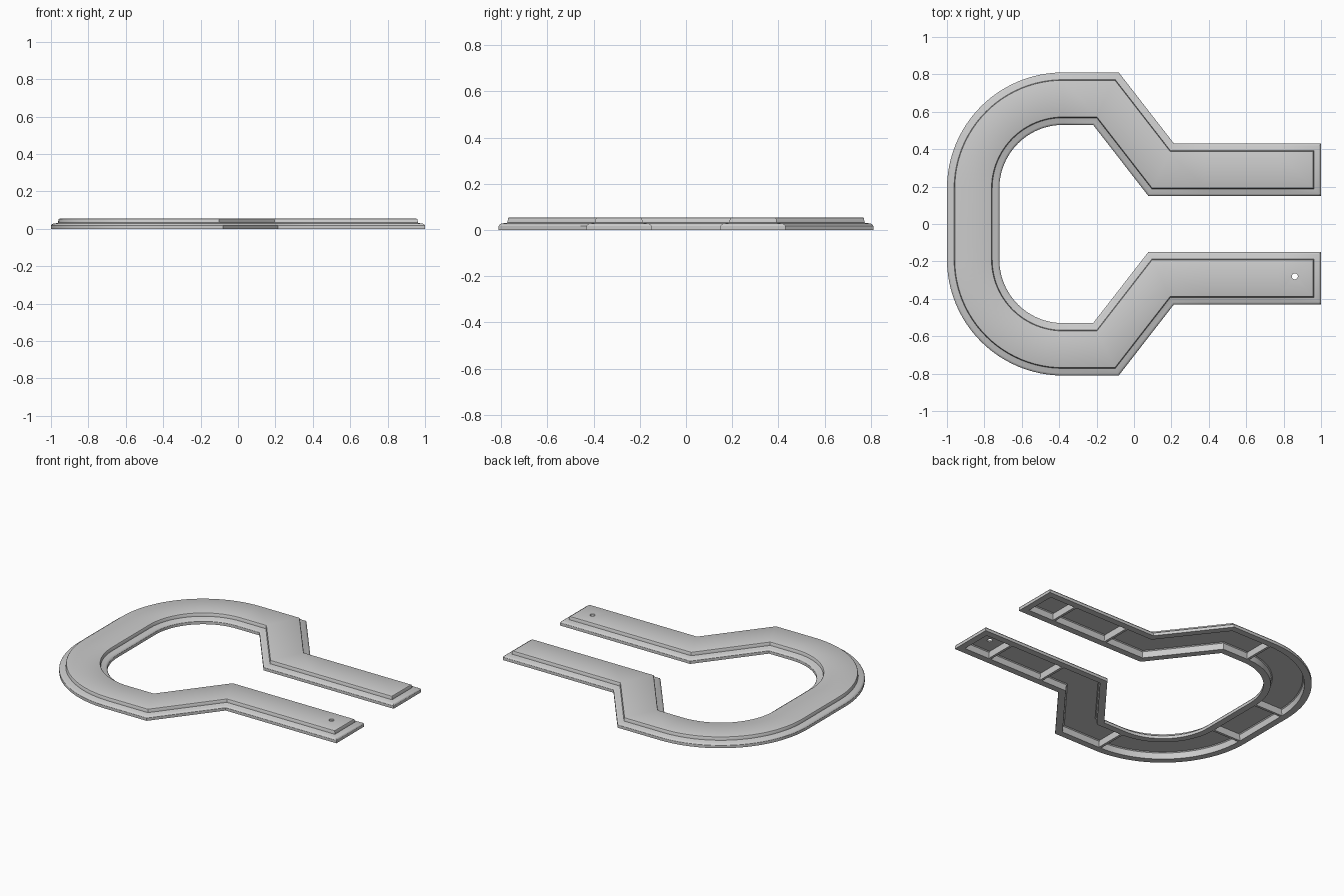
import bpy, bmesh, math
from mathutils import Vector

if "Cube" in bpy.data.objects:
    bpy.data.objects.remove(bpy.data.objects["Cube"])

HALF_W = 0.14      # half of the full flange width

# centre line: upper leg, dog-leg, two quarter bends, mirrored back
upper = [Vector(p) for p in ((1, .29), (.77, .29), (.38, .29), (.145, .29), (-.15, .67))]
SEG = 24
upper += [Vector((-.38 - .48 * math.sin(i * math.pi / 2 / SEG),
                  .19 + .48 * math.cos(i * math.pi / 2 / SEG))) for i in range(SEG + 1)]
path = upper + [Vector((p.x, -p.y)) for p in reversed(upper)]


def offset_side(width, inset):
    """Mitred offset of the centre line; ends pulled in by inset."""
    out = []
    for i, p in enumerate(path):
        a = (p - path[i - 1]).normalized() if i else None
        b = (path[i + 1] - p).normalized() if i < len(path) - 1 else None
        a, b = a or b, b or a
        na, nb = Vector((-a.y, a.x)), Vector((-b.y, b.x))
        q = p + (na + nb) * width / (1 + na.dot(nb))
        if i in (0, len(path) - 1):
            q.x -= inset
        out.append(q)
    return out


# channel shell: (inset from the outer edge, height), ceiling -> underside -> flange -> top
profile = [(.052, .043), (.046, .038), (.042, 0), (0, 0), (0, .018), (.004, .024), (.012, .028),
           (.034, .031), (.038, .033), (.040, .050), (.042, .053), (.047, .055)]
bm = bmesh.new()
loops = []
for inset, z in profile:
    w = HALF_W - inset
    left = [bm.verts.new((q.x, q.y, z)) for q in offset_side(w, inset)]
    right = [bm.verts.new((q.x, q.y, z)) for q in offset_side(-w, inset)]
    loops.append((left, right))
for (l0, r0), (l1, r1) in zip(loops, loops[1:]):
    ring0, ring1 = l0 + r0[::-1], l1 + r1[::-1]
    for i in range(len(ring0)):
        j = (i + 1) % len(ring0)
        bm.faces.new((ring0[i], ring0[j], ring1[j], ring1[i]))
for left, right in (loops[0], loops[-1]):
    for i in range(len(left) - 1):
        bm.faces.new((left[i], left[i + 1], right[i + 1], right[i]))
bmesh.ops.recalc_face_normals(bm, faces=bm.faces)
mesh = bpy.data.meshes.new("channel_shell")
bm.to_mesh(mesh)
bm.free()
shell = bpy.data.objects.new("channel_shell", mesh)
bpy.context.collection.objects.link(shell)

# drain hole near the end of the front leg
bpy.ops.mesh.primitive_cylinder_add(vertices=24, radius=.016, depth=.2, location=(.86, -.28, .05))
cutter = bpy.context.object
cutter.name = "hole_cutter"
mod = shell.modifiers.new("drain_hole", 'BOOLEAN')
mod.operation, mod.solver, mod.object = 'DIFFERENCE', 'EXACT', cutter
bpy.context.view_layer.objects.active = shell
bpy.ops.object.modifier_apply(modifier=mod.name)
bpy.data.objects.remove(cutter)

bpy.ops.object.select_all(action='DESELECT')
shell.select_set(True)
bpy.ops.object.shade_smooth_by_angle(angle=math.radians(30))


# cross ribs under the joints
def rib(name, x, y, sx, sy):
    bpy.ops.mesh.primitive_cube_add(size=1, location=(x, y, .0225))
    ob = bpy.context.object
    ob.name = name
    ob.scale = (sx, sy, .045)


for side, s in (("back", 1), ("front", -1)):
    rib(side + "_end_rib", .77, .29 * s, .016, .2)
    rib(side + "_leg_rib", .38, .29 * s, .016, .2)
    rib(side + "_bend_rib", -.385, .67 * s, .016, .2)
    rib(side + "_rear_rib", -.86, .19 * s, .2, .016)
